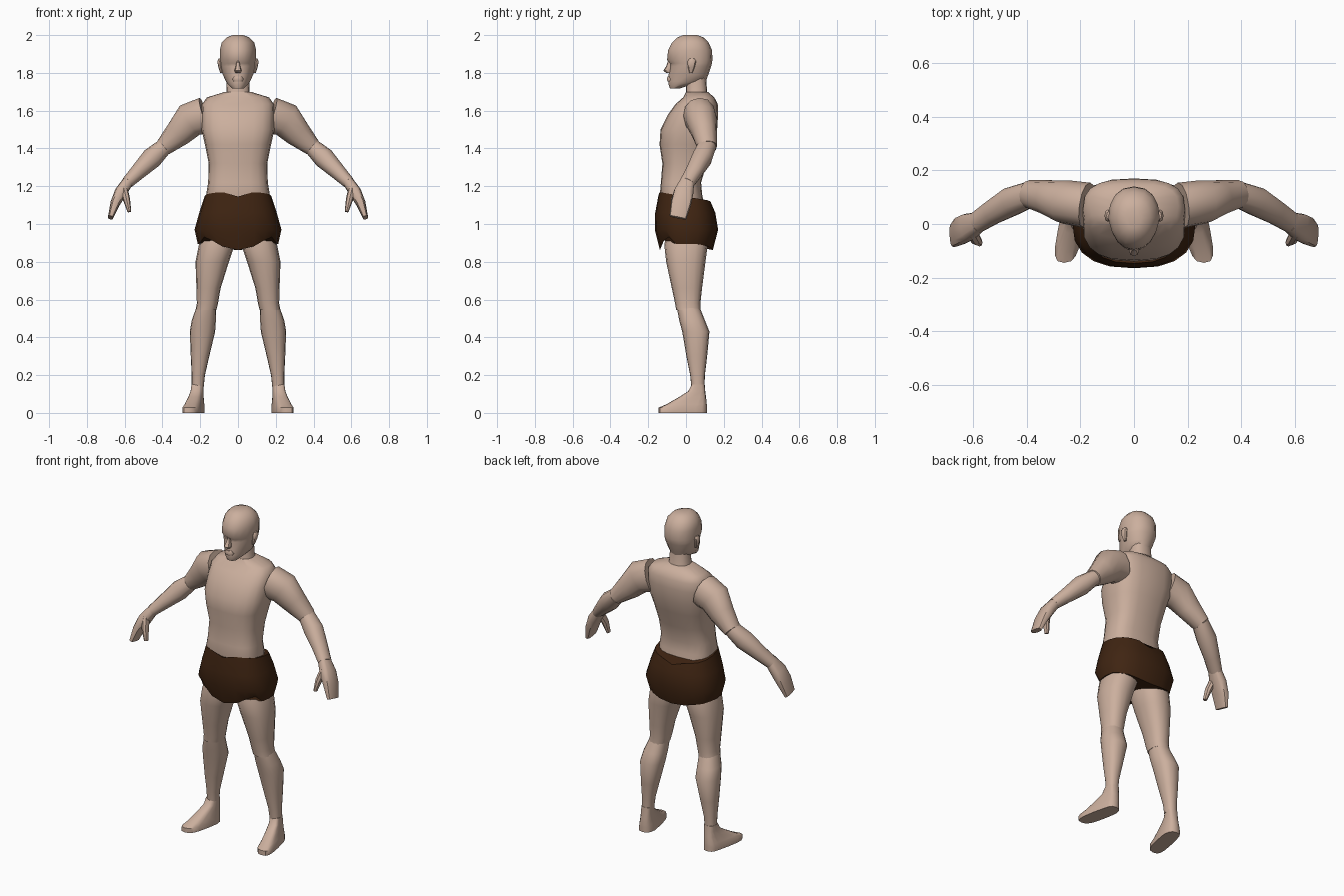
import bpy, bmesh
from math import sin, cos, pi, copysign
from mathutils import Vector

default = bpy.data.objects.get("Cube")
if default:
    bpy.data.objects.remove(default, do_unlink=True)


def material(name, color):
    mat = bpy.data.materials.new(name)
    mat.use_nodes = True
    mat.diffuse_color = color
    mat.node_tree.nodes["Principled BSDF"].inputs["Base Color"].default_value = color
    return mat


SKIN = material("skin", (0.60, 0.43, 0.34, 1))
CLOTH = material("dark brown cloth", (0.05, 0.018, 0.006, 1))
parts = []


def unit_ring(n, power):
    """Rounded-square outline; a lower power is squarer."""
    out = []
    for i in range(n):
        c, s = cos(2 * pi * i / n), sin(2 * pi * i / n)
        out.append((copysign(abs(c) ** power, c), copysign(abs(s) ** power, s)))
    return out


def loft(name, rings, mat=SKIN, side=1):
    """Skin a list of point rings, with both ends closed."""
    bm = bmesh.new()
    loops = [[bm.verts.new((p[0] * side, p[1], p[2])) for p in r] for r in rings]
    n = len(loops[0])
    for a, b in zip(loops, loops[1:]):
        for i in range(n):
            j = (i + 1) % n
            bm.faces.new((a[i], a[j], b[j], b[i]))
    bm.faces.new(loops[0])
    bm.faces.new(loops[-1])
    bmesh.ops.recalc_face_normals(bm, faces=bm.faces)
    mesh = bpy.data.meshes.new(name)
    bm.to_mesh(mesh)
    bm.free()
    mesh.materials.append(mat)
    obj = bpy.data.objects.new(name, mesh)
    bpy.context.collection.objects.link(obj)
    parts.append(obj)
    return obj


def level_rings(spec, n=16, power=0.85, taper=0):
    """Horizontal rings from (z, x min, x max, y min, y max)."""
    rings = []
    for z, x0, x1, y0, y1 in spec:
        rings.append([Vector(((x0 + x1) / 2 + c * (x1 - x0) / 2 * (1 - taper * max(0, -s)),
                              (y0 + y1) / 2 + s * (y1 - y0) / 2, z))
                      for c, s in unit_ring(n, power)])
    return rings


def centred(spec):
    return [(z, -w, w, y0, y1) for z, w, y0, y1 in spec]


def path_rings(spec, n=12, power=0.9):
    """Rings across a path of (centre, half width, half depth)."""
    pts = [Vector(s[0]) for s in spec]
    rings = []
    for i, (p, w, d) in enumerate(spec):
        t = (pts[min(i + 1, len(pts) - 1)] - pts[max(i - 1, 0)]).normalized()
        depth = (Vector((0, 1, 0)) - t * t.y).normalized()
        width = t.cross(depth)
        rings.append([pts[i] + width * w * c + depth * d * s
                      for c, s in unit_ring(n, power)])
    return rings


# Torso and neck
loft("torso", level_rings(centred([
    (1.08, .160, -.125, .10), (1.16, .168, -.138, .085), (1.22, .158, -.133, .08),
    (1.32, .155, -.125, .11), (1.42, .175, -.140, .14), (1.50, .193, -.135, .165),
    (1.58, .193, -.095, .17), (1.635, .19, -.055, .168), (1.67, .165, -.015, .15),
    (1.70, .068, 0, .115)]), n=20, power=.72))
loft("neck", level_rings(centred([
    (1.66, .075, -.01, .125), (1.70, .062, 0, .112), (1.79, .058, 0, .105)])))

# Head with brow ledge and chin
loft("head", level_rings(centred([
    (1.718, .030, -.085, -.03), (1.738, .052, -.092, .03), (1.755, .064, -.093, .105),
    (1.79, .080, -.092, .118), (1.835, .092, -.083, .133), (1.85, .094, -.085, .137),
    (1.868, .095, -.100, .14), (1.92, .096, -.095, .138), (1.96, .086, -.075, .12),
    (1.988, .060, -.045, .092), (2.0, .028, -.015, .06)]), power=.88, taper=.18))
loft("nose", level_rings(centred([
    (1.800, .014, -.105, -.075), (1.812, .019, -.120, -.075),
    (1.835, .012, -.105, -.075), (1.862, .007, -.096, -.075)]), n=8))
loft("mouth_ridge", level_rings(centred([
    (1.755, .025, -.099, -.06), (1.768, .030, -.103, -.06),
    (1.782, .022, -.098, -.06)]), n=10))

# Shorts, with a tilted waistband and notched leg hems
shorts = level_rings(centred([
    (1.145, .177, -.147, .135), (1.06, .205, -.163, .155), (.97, .23, -.165, .17),
    (.90, .213, -.138, .142)]), n=20, power=.8)
for p in shorts[0]:
    p.z -= .17 * p.y + .025 * max(0, 1 - abs(p.x) / .08)
for p in shorts[-1]:
    x = abs(p.x)
    if x > .19:
        p.z = .895
    else:
        p.z = .862 + (.07 if p.y < 0 else .025) * max(0, min(1, (x - .05) / .12))
loft("shorts", shorts, CLOTH)

# Limbs and ears, once for each side
for label, side in (("left", 1), ("right", -1)):
    loft(label + "_thigh", level_rings([
        (.96, .03, .185, -.10, .10), (.89, .018, .207, -.115, .115),
        (.80, .048, .225, -.105, .103), (.66, .092, .220, -.075, .085),
        (.58, .106, .218, -.058, .076), (.545, .114, .224, -.052, .077)]),
        side=side)
    loft(label + "_lower_leg", level_rings([
        (.555, .116, .222, -.048, .074), (.49, .117, .245, -.036, .10),
        (.43, .121, .255, -.020, .124), (.30, .152, .250, .002, .112),
        (.20, .175, .245, .022, .100), (.14, .181, .245, .028, .098)]), side=side)
    foot = level_rings([
        (0, .172, .268, -.145, .11), (.028, .172, .268, -.145, .11),
        (.045, .176, .262, -.105, .11), (.085, .180, .252, -.035, .106),
        (.115, .182, .247, .012, .102), (.15, .181, .245, .03, .099)], power=.65)
    for ring in foot:
        for p in ring:
            p.x += max(0, .06 - p.y) * .2
    loft(label + "_foot", foot, side=side)

    loft(label + "_upper_arm", path_rings([
        ((.175, .07, 1.575), .097, .085), ((.255, .082, 1.55), .093, .082),
        ((.315, .098, 1.48), .073, .066), ((.395, .112, 1.405), .047, .052)]), side=side)
    loft(label + "_forearm", path_rings([
        ((.385, .112, 1.415), .043, .049), ((.455, .085, 1.35), .056, .055),
        ((.53, .042, 1.275), .042, .046), ((.587, .005, 1.218), .032, .041)]), side=side)
    loft(label + "_hand", path_rings([
        ((.58, .008, 1.228), .029, .037), ((.62, -.012, 1.17), .033, .052),
        ((.65, -.026, 1.11), .026, .054), ((.675, -.043, 1.034), .014, .045)],
        power=.7), side=side)
    loft(label + "_thumb", path_rings([
        ((.605, -.03, 1.19), .02, .024), ((.59, -.058, 1.13), .019, .021),
        ((.575, -.07, 1.065), .010, .014)], n=8), side=side)
    loft(label + "_ear", level_rings([
        (1.80, .078, .094, .018, .034), (1.83, .082, .104, .010, .046),
        (1.86, .084, .110, .008, .054), (1.875, .086, .102, .018, .046)], n=8), side=side)

# Smooth shading with sharp seams
bpy.ops.object.select_all(action="DESELECT")
for obj in parts:
    obj.select_set(True)
bpy.context.view_layer.objects.active = parts[0]
bpy.ops.object.shade_smooth_by_angle(angle=pi / 4)
